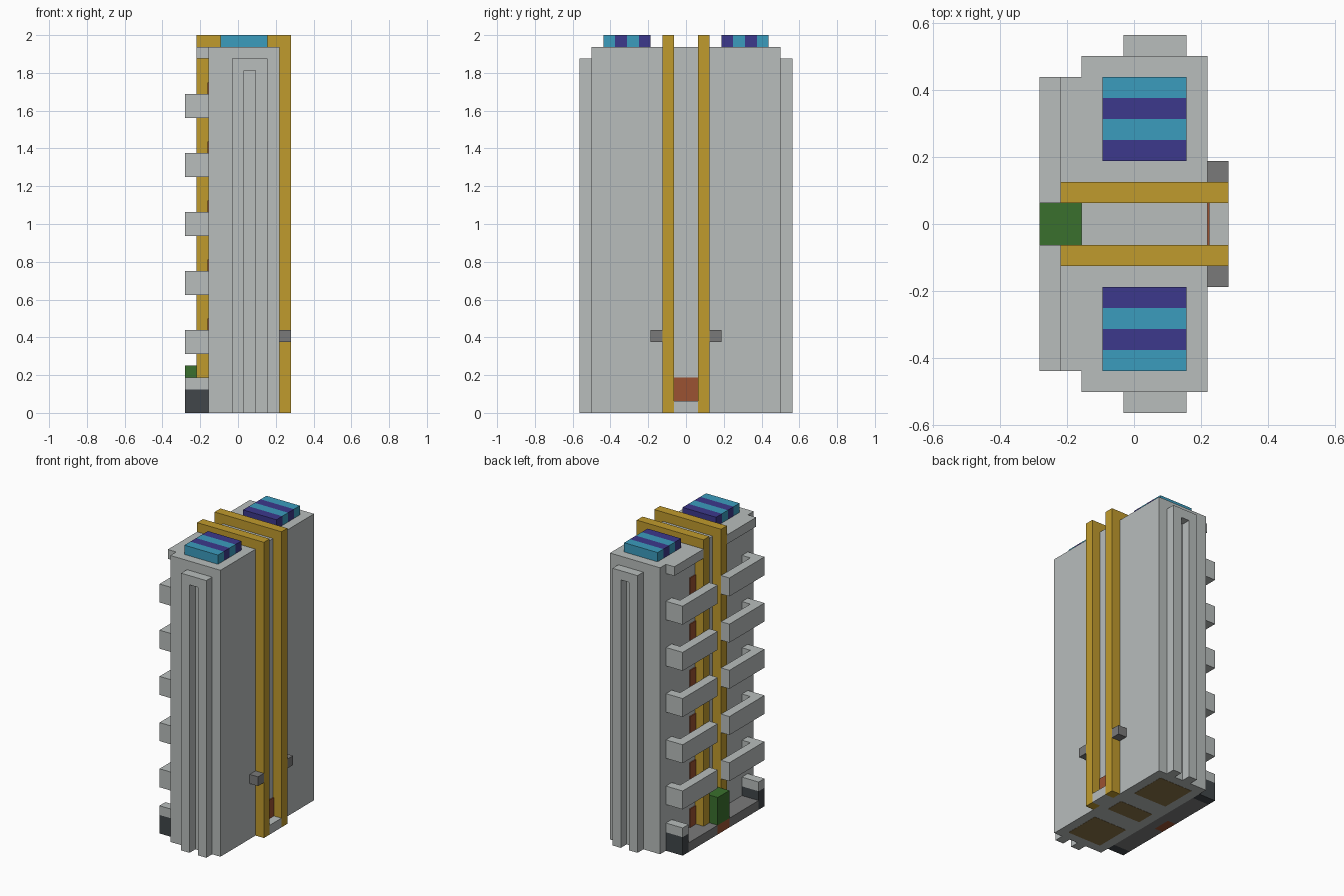
import bpy
import bmesh
from mathutils import Matrix, Vector

cube = bpy.data.objects.get("Cube")
if cube:
    bpy.data.objects.remove(cube, do_unlink=True)

U = 1 / 16          # block size
OX = 4.5            # half width in blocks


def material(name, rgb):
    # display values turned into linear ones
    lin = [((c / 255 + 0.055) / 1.055) ** 2.4 for c in rgb]
    m = bpy.data.materials.new(name)
    m.use_nodes = True
    m.diffuse_color = (*lin, 1)
    m.node_tree.nodes["Principled BSDF"].inputs["Base Color"].default_value = (*lin, 1)
    return m


light = material("light_grey", (184, 189, 188))
mid = material("mid_grey", (122, 122, 122))
dark = material("dark_slate", (65, 70, 74))
gold = material("gold", (192, 155, 45))
cyan = material("cyan", (59, 156, 190))
indigo = material("indigo", (60, 56, 140))
green = material("green", (58, 112, 45))
brown = material("red_brown", (155, 82, 50))
olive = material("olive_floor", (140, 118, 72))


def build(name, mat, boxes, mirror=False):
    """Boxes as (x0, x1, y0, y1, z0, z1) in blocks, x from the right edge."""
    bm = bmesh.new()
    for x0, x1, y0, y1, z0, z1 in boxes:
        for side in ((1, -1) if mirror else (1,)):
            centre = Vector(((x0 + x1) / 2 - OX, side * (y0 + y1) / 2, (z0 + z1) / 2)) * U
            size = Vector((x1 - x0, y1 - y0, z1 - z0)) * U
            bmesh.ops.create_cube(bm, size=1,
                                  matrix=Matrix.Translation(centre) @ Matrix.Diagonal((*size, 1)))
    mesh = bpy.data.meshes.new(name)
    bm.to_mesh(mesh)
    bm.free()
    mesh.materials.append(mat)
    ob = bpy.data.objects.new(name, mesh)
    bpy.context.collection.objects.link(ob)
    return ob


# Tower core, with the eave over the balconies
build("tower_core", light, [(2, 8, -8, 8, 0, 31)])
build("roof_eave", light, [(1, 2, 2, 7, 30, 31)], mirror=True)

# Slotted rib on each end wall
build("end_rib", light, [(4, 5, 8, 9, 0, 29), (6, 7, 8, 9, 0, 29), (5, 6, 8, 9, 29, 30),
                         (4, 5, 8, 9, 29, 30), (6, 7, 8, 9, 29, 30)], mirror=True)

# Gold frames wrapping both sides and the roof
build("gold_frame", gold, [(1, 2, 1, 2, 1, 31), (8, 9, 1, 2, 0, 31), (1, 9, 1, 2, 31, 32)],
      mirror=True)

# Balconies: floor, outer rail and end rail, with a door at each level
levels = [5 + 5 * k for k in range(5)]
for n, z in enumerate(levels):
    build(f"balcony_{n + 1}", light, [(1, 2, 2, 6, z, z + 1), (0, 1, 1, 7, z, z + 2),
                                      (1, 2, 6, 7, z, z + 2)], mirror=True)
build("balcony_doors", brown, [(1.9, 2, 2, 3, z + 1, z + 3) for z in [0] + levels], mirror=True)

# Ground terrace with corner posts, doormat and hedge
build("terrace", mid, [(0, 1, 1, 6, 0, 1), (1, 2, 0, 6, 0, 1)], mirror=True)
build("corner_post", dark, [(0, 2, 6, 7, 0, 2)], mirror=True)
build("corner_cap", light, [(0, 2, 6, 7, 2, 3)], mirror=True)
build("doormat", brown, [(0, 1, -1, 1, 0, 1)])
build("hedge", green, [(0, 2, -1, 1, 1, 4)])

# Entrance on the other long side
build("entrance_step", light, [(8, 9, -1, 1, 0, 1)])
build("entrance_door", brown, [(8, 8.1, -1, 1, 1, 3)])
build("entrance_lamp", mid, [(8, 9, 2, 3, 6, 7)], mirror=True)

# Striped roof panels
build("roof_stripe_indigo", indigo, [(3, 7, y, y + 1, 31, 32) for y in (3, 5)], mirror=True)
build("roof_stripe_cyan", cyan, [(3, 7, y, y + 1, 31, 32) for y in (4, 6)], mirror=True)

# Room floors showing under the tower
build("room_floor", olive, [(3, 7, 3, 7, -0.02, 0.08)], mirror=True)
build("hall_floor", olive, [(3, 7, -1, 1, -0.02, 0.08)])
